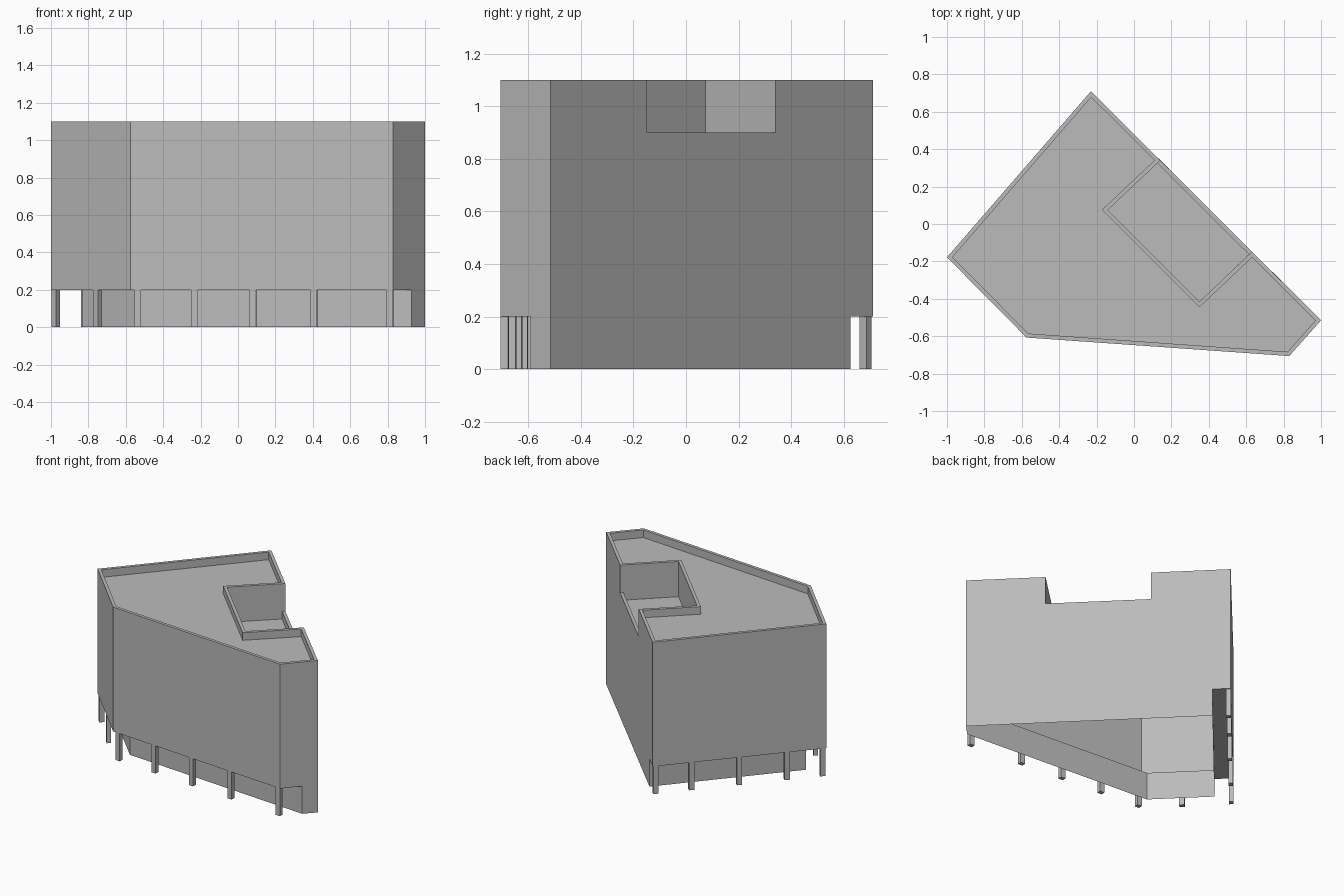
import bpy
import bmesh
from mathutils import Vector

if "Cube" in bpy.data.objects:
    bpy.data.objects.remove(bpy.data.objects["Cube"])

grey = bpy.data.materials.new("concrete_grey")
grey.use_nodes = True
COLOUR = (0.5, 0.5, 0.5, 1)
grey.diffuse_color = COLOUR
grey.node_tree.nodes["Principled BSDF"].inputs["Base Color"].default_value = COLOUR

# Heights
TOP, ROOF, LEDGE, TERRACE, SOFFIT = 1.1, 1.045, 0.9, 0.845, 0.2
RIM = 0.022

# Footprint corners, anticlockwise from the back
A, B, C, D, E = [Vector(p) for p in (
    (-0.23, 0.71), (-1, -0.178), (-0.575, -0.607), (0.83, -0.706), (1, -0.515))]
# Terrace notch corners, from the back
N1, N2, N3, N4 = [Vector(p) for p in (
    (0.141, 0.34), (-0.14, 0.075), (0.35, -0.415), (0.631, -0.148))]
# Recessed ground floor corners
K1, K2, K3, K4 = [Vector(p) for p in (
    (-0.145, 0.625), (-0.835, -0.178), (-0.522, -0.49), (0.928, -0.592))]


def build(name, faces):
    """Make an object from a list of faces, each a list of (2D point, height)."""
    bm = bmesh.new()
    for face in faces:
        bm.faces.new([bm.verts.new((p.x, p.y, z)) for p, z in face])
    bmesh.ops.remove_doubles(bm, verts=bm.verts[:], dist=1e-5)
    mesh = bpy.data.meshes.new(name)
    bm.to_mesh(mesh)
    bm.free()
    mesh.materials.append(grey)
    obj = bpy.data.objects.new(name, mesh)
    bpy.context.collection.objects.link(obj)
    return obj


def wall(p, q, low, high):
    return [(p, low), (q, low), (q, high), (p, high)]


def flat(points, z):
    return [(p, z) for p in points]


def pairs(points):
    return list(zip(points, points[1:] + points[:1]))


def inward(p, q):
    d = (q - p).normalized()
    return Vector((-d.y, d.x))


def inset(points, dist):
    result = []
    for i, p in enumerate(points):
        n1 = inward(points[i - 1], p)
        n2 = inward(p, points[(i + 1) % len(points)])
        result.append(p + (n1 + n2) * dist / (1 + n1.dot(n2)))
    return result


# Outer walls; the back and end walls run down to the ground
build("outer_walls", [
    wall(A, B, SOFFIT, TOP), wall(B, C, SOFFIT, TOP), wall(C, D, SOFFIT, TOP),
    [(D, SOFFIT), (K4, SOFFIT), (K4, 0), (E, 0), (E, TOP), (D, TOP)],
    [(E, 0), (K1, 0), (K1, SOFFIT), (A, SOFFIT), (A, TOP), (N1, TOP),
     (N1, LEDGE), (N4, LEDGE), (N4, TOP), (E, TOP)],
])

# Recessed ground floor and the soffit above the walkway
core, rim = [K1, K2, K3, K4], [A, B, C, D]
build("ground_floor_walls", [wall(core[i], core[i + 1], 0, SOFFIT) for i in range(3)])
build("soffit", [flat([core[i], core[i + 1], rim[i + 1], rim[i]], SOFFIT) for i in range(3)])

# Roof with its parapet following the terrace notch
outline = [A, B, C, D, E, N4, N3, N2, N1]
inner = inset(outline, RIM)
parapet = []
for (p, q), (ip, iq) in zip(pairs(outline), pairs(inner)):
    parapet.append(flat([p, q, iq, ip], TOP))
    parapet.append(wall(iq, ip, ROOF, TOP))
build("roof_parapet", parapet)
build("roof", [flat(inner, ROOF)])

# Sunken terrace with a low parapet on the open side
back_dir = (N2 - N1).normalized() * RIM
M1, M4 = N1 + back_dir, N4 + back_dir
build("terrace", [
    flat([M1, N2, N3, M4], TERRACE),
    wall(N4, N3, TERRACE, TOP), wall(N3, N2, TERRACE, TOP), wall(N2, N1, TERRACE, TOP),
])
build("terrace_parapet", [flat([N1, M1, M4, N4], LEDGE), wall(M1, M4, TERRACE, LEDGE)])


# Columns under the outer edges
def column(name, p, q, t):
    along, n = (q - p).normalized() * 0.0175, inward(p, q) * 0.03
    c = p.lerp(q, t)
    base = [c - along, c + along, c + along + n, c - along + n]
    build(name, [wall(a, b, 0, SOFFIT) for a, b in pairs(base)] + [flat(base[::-1], 0)])


for side, p, q, places in (
        ("left_side", A, B, (0.02, 0.225, 0.5, 0.775, 0.98)),
        ("corner_side", B, C, (0.56,)),
        ("front", C, D, (0.027, 0.242, 0.466, 0.697, 0.987))):
    for i, t in enumerate(places):
        column(f"{side}_column_{i + 1}", p, q, t)
